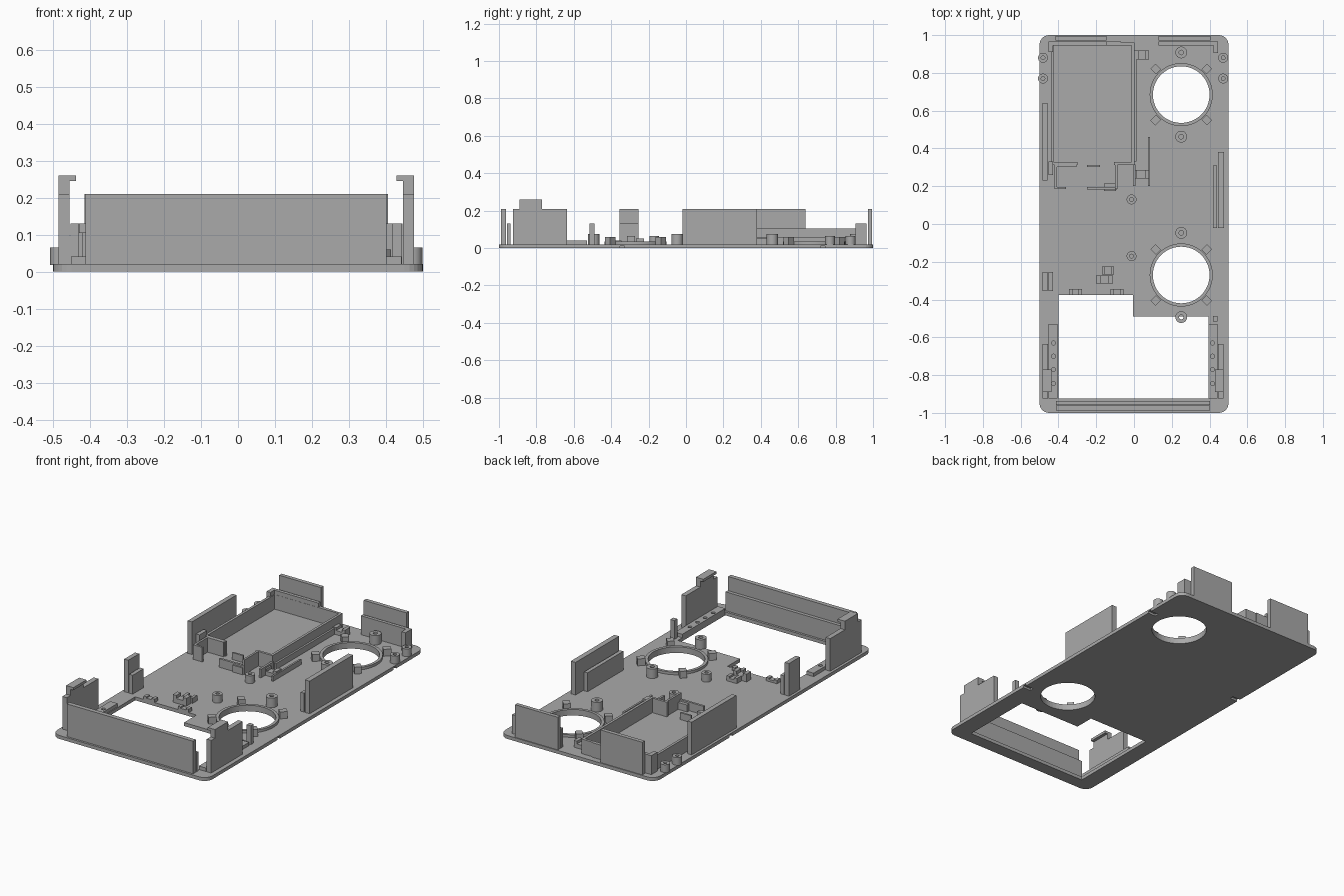
import bpy, bmesh, math
from mathutils import Matrix

cube = bpy.data.objects.get("Cube")
if cube:
    bpy.data.objects.remove(cube, do_unlink=True)

grey = bpy.data.materials.new("plain grey")
grey.use_nodes = True
grey.diffuse_color = (0.4, 0.4, 0.4, 1)
grey.node_tree.nodes["Principled BSDF"].inputs["Base Color"].default_value = (0.4, 0.4, 0.4, 1)
T = 0.02  # plate thickness


def finish(bm, name):
    bmesh.ops.recalc_face_normals(bm, faces=bm.faces)
    mesh = bpy.data.meshes.new(name)
    bm.to_mesh(mesh)
    bm.free()
    mesh.materials.append(grey)
    ob = bpy.data.objects.new(name, mesh)
    bpy.context.collection.objects.link(ob)
    return ob


def add_box(bm, x0, x1, y0, y1, z1, z0=T - 0.002):
    m = Matrix.Translation(((x0 + x1) / 2, (y0 + y1) / 2, (z0 + z1) / 2))
    m = m @ Matrix.Diagonal((x1 - x0, y1 - y0, z1 - z0, 1))
    return bmesh.ops.create_cube(bm, size=1, matrix=m)["verts"]


def boxes(name, *specs):
    bm = bmesh.new()
    for s in specs:
        add_box(bm, *s)
    return finish(bm, name)


def lathe(name, x, y, profile, segs=32):
    bm = bmesh.new()
    rings = [[bm.verts.new((x + r * math.cos(math.tau * i / segs),
                            y + r * math.sin(math.tau * i / segs), z))
              for i in range(segs)] for r, z in profile]
    for a, b in zip(rings, rings[1:] + rings[:1]):
        for i in range(segs):
            j = (i + 1) % segs
            bm.faces.new((a[i], a[j], b[j], b[i]))
    ob = finish(bm, name)
    for o in bpy.context.selected_objects:
        o.select_set(False)
    ob.select_set(True)
    bpy.context.view_layer.objects.active = ob
    bpy.ops.object.shade_smooth_by_angle(angle=math.radians(30))
    return ob


def tube(name, x, y, outer, inner, top, segs=32):
    low = T - 0.002
    return lathe(name, x, y, [(outer, low), (outer, top), (inner, top), (inner, low)], segs)


def extruded(name, pts, z0, z1):
    bm = bmesh.new()
    f = bm.faces.new([bm.verts.new((x, y, z0)) for x, y in pts])
    up = bmesh.ops.extrude_face_region(bm, geom=[f])["geom"]
    bmesh.ops.translate(bm, vec=(0, 0, z1 - z0),
                        verts=[v for v in up if isinstance(v, bmesh.types.BMVert)])
    return finish(bm, name)


def disc(x, y, r, z0, z1, n=48):
    return extruded("cutter", [(x + r * math.cos(math.tau * i / n),
                                y + r * math.sin(math.tau * i / n)) for i in range(n)], z0, z1)


def cut(ob, cutters):
    bpy.context.view_layer.objects.active = ob
    for c in cutters:
        mod = ob.modifiers.new("cut", 'BOOLEAN')
        mod.operation, mod.object, mod.solver = 'DIFFERENCE', c, 'EXACT'
        bpy.ops.object.modifier_apply(modifier=mod.name)
        bpy.data.objects.remove(c, do_unlink=True)


# Base plate with rounded corners, round openings, stepped window, edge notches
R = 0.05
outline = []
for k, (sx, sy) in enumerate([(1, 1), (-1, 1), (-1, -1), (1, -1)]):
    for i in range(7):
        a = math.pi / 2 * (k + i / 6)
        outline.append((sx * (0.5 - R) + R * math.cos(a), sy * (1 - R) + R * math.sin(a)))
plate = extruded("base_plate", outline, 0, T)
HOLES = [(0.25, 0.685), (0.25, -0.27)]
cutters = [disc(x, y, 0.15, -0.1, 0.1) for x, y in HOLES]
cutters.append(extruded("cutter", [(-0.4, -0.925), (0.395, -0.925), (0.395, -0.49),
                                   (-0.005, -0.49), (-0.005, -0.375), (-0.4, -0.375)], -0.1, 0.1))
for x, y in [(0.48, 0.73), (0.48, -0.34), (-0.48, 0.3)]:
    cutters.append(boxes("cutter", (x - 0.03, x + 0.03, y - 0.012, y + 0.012, 0.012, -0.05)))
cut(plate, cutters)

# Raised rims with four angled tabs and screw posts around each round opening
for n, (x, y) in enumerate(HOLES):
    tube(f"opening_rim_{n}", x, y, 0.167, 0.15, 0.035, 48)
    bm = bmesh.new()
    for k in range(4):
        vs = add_box(bm, 0.17, 0.212, -0.019, 0.019, 0.06)
        bmesh.ops.transform(bm, verts=vs, matrix=Matrix.Translation((x, y, 0))
                            @ Matrix.Rotation(math.pi / 4 + k * math.pi / 2, 4, 'Z'))
    finish(bm, f"opening_tabs_{n}")
    for s in (-1, 1):
        tube(f"screw_post_{n}_{s}", x, y + s * 0.223, 0.031, 0.012, 0.075)

# Corner and middle posts
for x, y in [(-0.482, 0.88), (-0.482, 0.77), (0.472, 0.88), (0.472, 0.77),
             (-0.013, 0.13), (-0.013, -0.17)]:
    tube("small_post", x, y, 0.026, 0.01, 0.065)

# Front double wall
boxes("front_outer_wall", (-0.412, 0.402, -0.988, -0.962, 0.21))
boxes("front_inner_wall", (-0.412, 0.402, -0.958, -0.938, 0.13))

# Front side panels with hooked tops and drilled ledges
for s, shift in ((-1, 0), (1, -0.01)):
    def span(a, b):
        return tuple(sorted((s * a + shift, s * b + shift)))
    boxes("side_panel", (*span(0.456, 0.485), -0.925, -0.635, 0.21))
    boxes("panel_hook", (*span(0.456, 0.485), -0.89, -0.77, 0.26),
          (*span(0.438, 0.485), -0.89, -0.77, 0.26, 0.245))
    ledge = boxes("side_ledge", (*span(0.405, 0.452), -0.925, -0.53, 0.04))
    cut(ledge, [disc(s * 0.426 + shift, y, 0.011, 0.025, 0.1, 16)
                for y in (-0.63, -0.7, -0.77, -0.845)])

# Side walls: tall outer skin with a lower inner rib
boxes("left_wall", (0.446, 0.476, -0.02, 0.38, 0.21))
boxes("left_wall_rib", (0.418, 0.44, -0.02, 0.31, 0.13))
boxes("right_wall", (-0.485, -0.458, 0.23, 0.64, 0.21))
boxes("right_wall_rib", (-0.453, -0.43, 0.26, 0.33, 0.13))
boxes("right_short_wall", (-0.485, -0.458, -0.355, -0.255, 0.21))
boxes("right_short_rib", (-0.453, -0.43, -0.355, -0.255, 0.13))
boxes("square_pin", (0.417, 0.443, -0.515, -0.488, 0.13))

# Back walls and cornered inner ribs
boxes("back_wall_right", (-0.415, -0.145, 0.972, 0.995, 0.21))
boxes("back_wall_left", (0.13, 0.405, 0.972, 0.995, 0.21))
boxes("back_rib_right", (-0.452, -0.145, 0.946, 0.965, 0.13),
      (-0.452, -0.428, 0.91, 0.946, 0.13), (-0.145, -0.07, 0.946, 0.965, 0.105))
boxes("back_rib_left", (0.13, 0.445, 0.946, 0.965, 0.13), (0.42, 0.445, 0.905, 0.946, 0.13))

# Rectangular tray with a gap in its front side
boxes("tray_walls", (-0.44, -0.425, 0.315, 0.95, 0.105), (-0.44, 0.002, 0.945, 0.96, 0.105),
      (-0.012, 0.003, 0.315, 0.95, 0.105), (-0.43, -0.3, 0.313, 0.327, 0.105),
      (-0.105, 0.003, 0.313, 0.327, 0.105))
boxes("tray_outer_rail", (0.003, 0.014, 0.33, 0.87, 0.055))

# Contact guides in front of the tray
boxes("contact_guide_right", (-0.42, -0.407, 0.185, 0.315, 0.105),
      (-0.42, -0.36, 0.185, 0.197, 0.105), (-0.42, -0.305, 0.302, 0.313, 0.105))
boxes("contact_guide_left", (-0.1, -0.088, 0.185, 0.315, 0.105),
      (-0.25, -0.09, 0.183, 0.196, 0.07), (-0.25, -0.18, 0.302, 0.313, 0.06))
boxes("contact_block", (-0.158, -0.095, 0.175, 0.215, 0.06))
boxes("cable_guide", (-0.005, 0.008, 0.2, 0.315, 0.07), (0.075, 0.086, 0.2, 0.46, 0.05))


# Saddle clips: two raised ends joined by a low bridge
def clip(name, x0, x1, y0, y1, top):
    w = (x1 - x0) * 0.26
    boxes(name, (x0, x0 + w, y0, y1, top), (x1 - w, x1, y0, y1, top),
          (x0 + w, x1 - w, y0, y1, T + (top - T) * 0.6))


clip("cable_clip_front", -0.005, 0.08, 0.24, 0.285, 0.06)
clip("cable_clip_back", 0.003, 0.08, 0.87, 0.918, 0.06)
clip("wire_clip_back", -0.17, -0.105, -0.268, -0.225, 0.05)
clip("wire_clip_front", -0.2, -0.112, -0.315, -0.272, 0.065)
clip("window_clip_right", -0.345, -0.275, -0.376, -0.345, 0.04)
clip("window_clip_left", -0.125, -0.055, -0.376, -0.345, 0.04)
